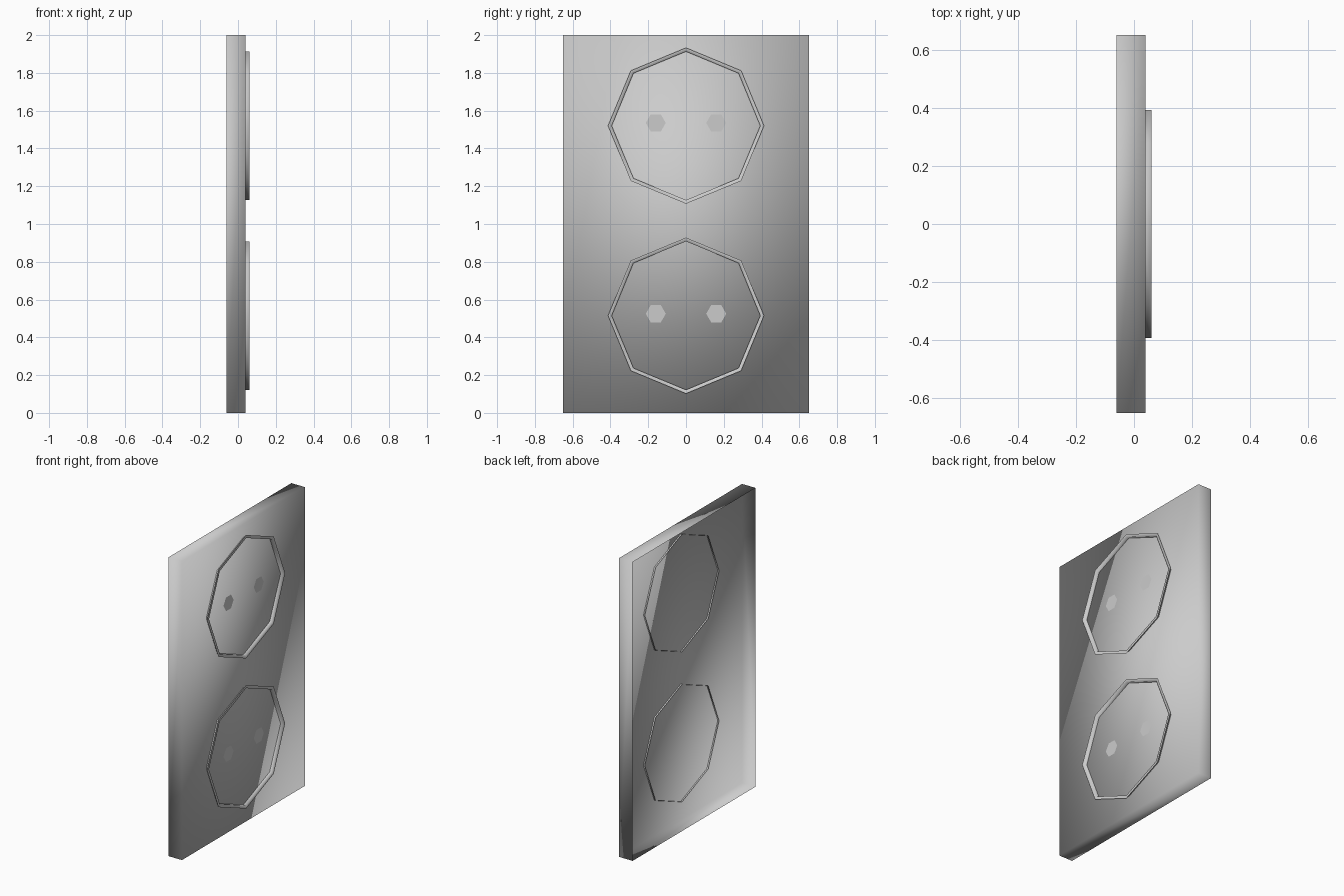
import bpy, math

if "Cube" in bpy.data.objects:
    bpy.data.objects.remove(bpy.data.objects["Cube"])

FRONT_X = 0.04   # outer face of the plate
BACK_X = -0.06   # open rear of the plate


def make_object(name, verts, faces, smooth):
    mesh = bpy.data.meshes.new(name)
    mesh.from_pydata(verts, [], faces)
    for p in mesh.polygons:
        p.use_smooth = smooth
    mesh.update()
    obj = bpy.data.objects.new(name, mesh)
    bpy.context.collection.objects.link(obj)
    return obj


def loop(x, y, z, radius, sides):
    # polygon facing +x with a corner on the y axis
    return [(x, y + radius * math.cos(2 * math.pi * i / sides),
             z + radius * math.sin(2 * math.pi * i / sides)) for i in range(sides)]


# Wall plate: a thin smooth-shaded shell, open at the back
W, H = 0.65, 2.0
corners = [(-W, 0), (W, 0), (W, H), (-W, H)]
plate_verts = [(FRONT_X, y, z) for y, z in corners] + [(BACK_X, y, z) for y, z in corners]
plate_faces = [(0, 1, 2, 3)] + [(i, i + 4, (i + 1) % 4 + 4, (i + 1) % 4) for i in range(4)]
make_object("wall_plate", plate_verts, plate_faces, True)


# Socket rim: octagonal inner wall with a narrow flange at its front
def socket_rim(name, z, sides=8):
    profile = [(0.03, 0.393), (0.06, 0.393), (0.06, 0.413)]
    verts = [v for x, r in profile for v in loop(x, 0, z, r, sides)]
    faces = []
    for k in range(len(profile) - 1):
        a, b = k * sides, (k + 1) * sides
        for i in range(sides):
            j = (i + 1) % sides
            faces.append((a + i, b + i, b + j, a + j))
    make_object(name, verts, faces, True)


# Pin hole: flat hexagon lying on the plate
def pin_hole(name, y, z):
    make_object(name, loop(FRONT_X + 0.002, y, z, 0.053, 6), [tuple(range(6))], False)


for label, rim_z, hole_z in (("upper", 1.52, 1.535), ("lower", 0.515, 0.525)):
    socket_rim(label + "_socket_rim", rim_z)
    for side, y in (("left", -0.16), ("right", 0.16)):
        pin_hole(f"{label}_{side}_pin_hole", y, hole_z)
